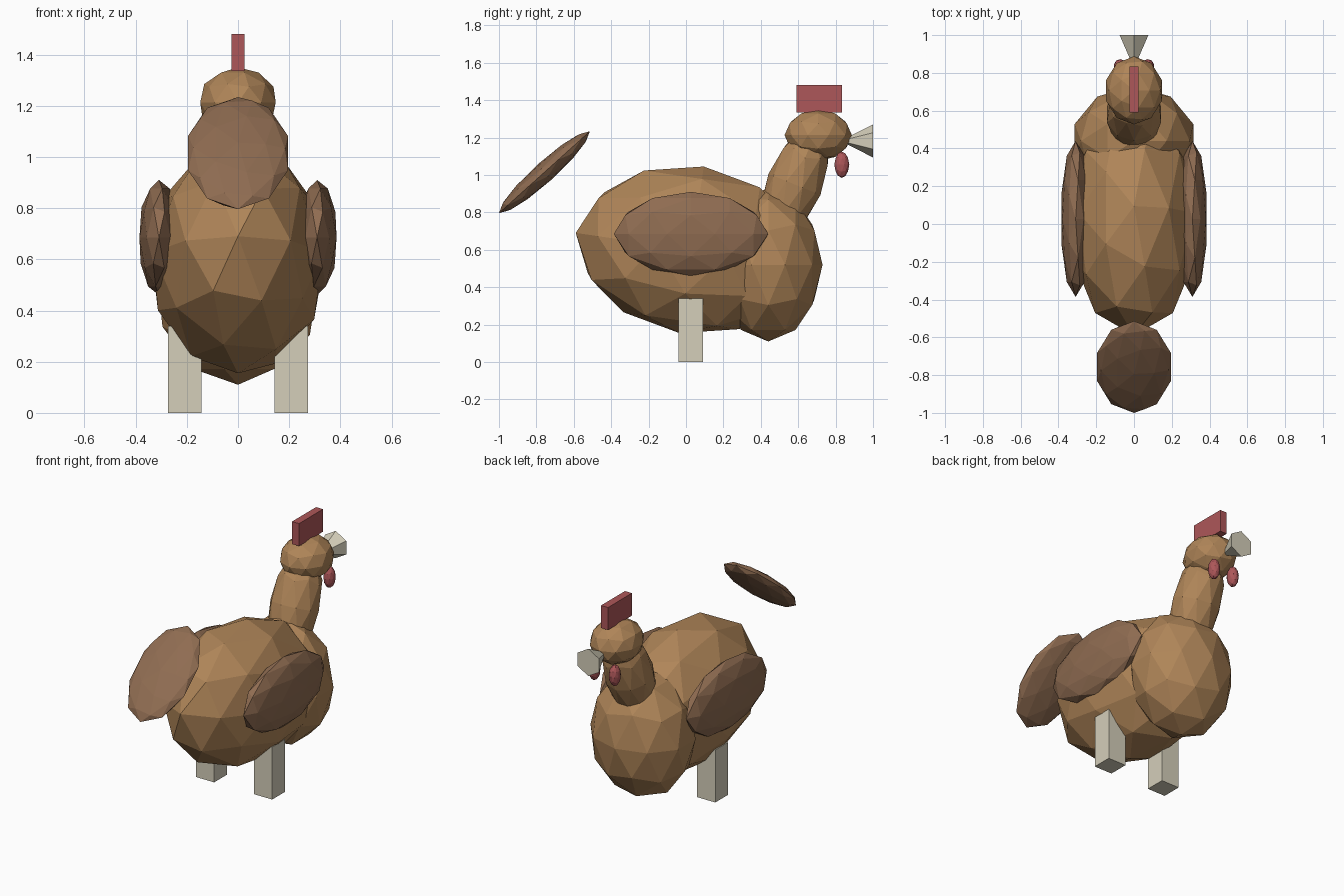
import bpy
from math import radians

if "Cube" in bpy.data.objects:
    bpy.data.objects.remove(bpy.data.objects["Cube"])


def material(name, rgb):
    m = bpy.data.materials.new(name)
    m.diffuse_color = (*rgb, 1)
    m.use_nodes = True
    m.node_tree.nodes["Principled BSDF"].inputs["Base Color"].default_value = m.diffuse_color
    return m


feather = material("tan_feather", (0.43, 0.235, 0.098))
dark_feather = material("brown_feather", (0.275, 0.15, 0.083))
red = material("red_skin", (0.42, 0.095, 0.10))
horn = material("pale_horn", (0.66, 0.62, 0.49))


def finish(name, mat):
    ob = bpy.context.object
    ob.name = name
    ob.data.materials.append(mat)
    return ob


def ball(name, loc, scale, mat, tilt=0):
    """Faceted ellipsoid, tilted about x."""
    bpy.ops.mesh.primitive_ico_sphere_add(
        subdivisions=2, radius=1, location=loc, rotation=(radians(tilt), 0, 0))
    ob = finish(name, mat)
    ob.scale = scale
    return ob


def box(name, loc, size, mat):
    bpy.ops.mesh.primitive_cube_add(size=1, location=loc)
    ob = finish(name, mat)
    ob.scale = size
    return ob


# Body masses, from rump to head
ball("body", (0, 0.03, 0.60), (0.35, 0.626, 0.45), feather, -8.3)
ball("breast", (0, 0.44, 0.52), (0.33, 0.29, 0.41), feather)
ball("neck", (0, 0.58, 0.95), (0.15, 0.15, 0.34), feather, -22)
ball("head", (0, 0.707, 1.213), (0.155, 0.18, 0.137), feather)

# Tail fan
ball("tail", (0, -0.757, 1.015), (0.205, 0.327, 0.055), dark_feather, 42)

# Comb
box("comb", (0, 0.712, 1.408), (0.05, 0.245, 0.146), red)

# Beak: six-sided, point inside the head and flaring forward
bpy.ops.mesh.primitive_cone_add(
    vertices=6, radius1=0.088, radius2=0, depth=0.175,
    location=(0, 0.9125, 1.182), rotation=(radians(90), 0, 0))
finish("beak", horn)

# Paired parts
for side, s in (("left", -1), ("right", 1)):
    ball(side + "_wing", (s * 0.309, 0.027, 0.685), (0.08, 0.413, 0.225), dark_feather)
    ball(side + "_wattle", (s * 0.073, 0.833, 1.055), (0.035, 0.04, 0.07), red)
    box(side + "_leg", (s * 0.208, 0.025, 0.17), (0.13, 0.13, 0.34), horn)
